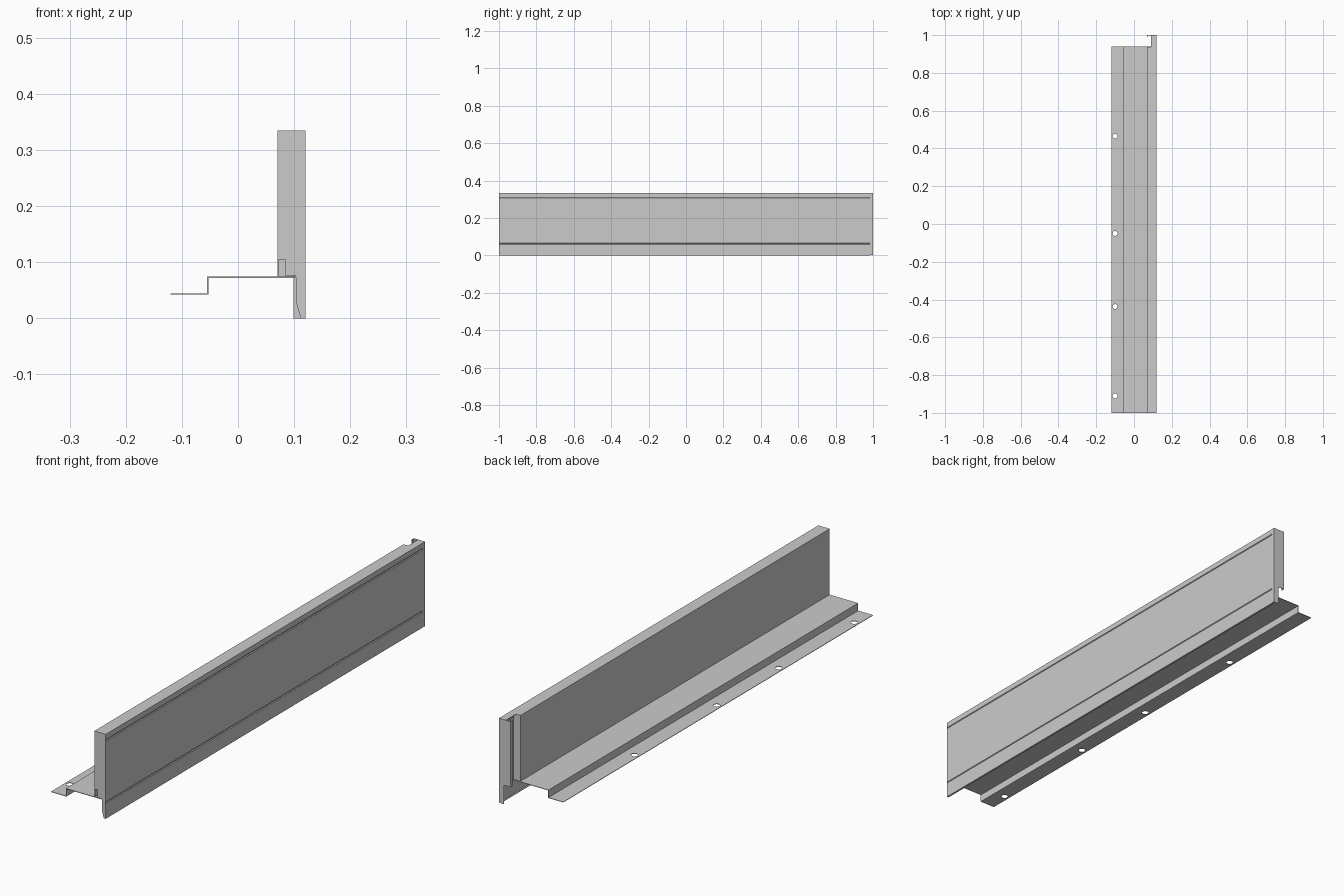
import bpy, bmesh

if "Cube" in bpy.data.objects:
    bpy.data.objects.remove(bpy.data.objects["Cube"])

T = 0.002        # sheet thickness
H = T / 2


def finish(name, bm):
    bmesh.ops.recalc_face_normals(bm, faces=bm.faces)
    mesh = bpy.data.meshes.new(name)
    bm.to_mesh(mesh)
    bm.free()
    obj = bpy.data.objects.new(name, mesh)
    bpy.context.collection.objects.link(obj)
    return obj


def bent_sheet(name, path, y0, y1):
    """Open x-z bend line swept along y, thickened about its middle."""
    bm = bmesh.new()
    a = [bm.verts.new((x, y0, z)) for x, z in path]
    b = [bm.verts.new((x, y1, z)) for x, z in path]
    for i in range(len(path) - 1):
        bm.faces.new((a[i], a[i + 1], b[i + 1], b[i]))
    obj = finish(name, bm)
    mod = obj.modifiers.new("thickness", 'SOLIDIFY')
    mod.thickness = T
    mod.offset = 0
    mod.use_even_offset = True
    return obj


def plate(name, outline, y0, y1):
    """Closed x-z outline extruded along y."""
    bm = bmesh.new()
    face = bm.faces.new([bm.verts.new((x, y0, z)) for x, z in outline])
    ext = bmesh.ops.extrude_face_region(bm, geom=[face])
    verts = [v for v in ext["geom"] if isinstance(v, bmesh.types.BMVert)]
    bmesh.ops.translate(bm, verts=verts, vec=(0, y1 - y0, 0))
    return finish(name, bm)


# Front skin with two pressed grooves, bottom return and top lip
xs, top = 0.12 - H, 0.335 - H
skin = [(0.112, H), (xs, H)]
for z in (0.063, 0.31):
    skin += [(xs, z - 0.004), (xs - 0.003, z - 0.002),
             (xs - 0.003, z + 0.002), (xs, z + 0.004)]
skin += [(xs, top), (0.09, top)]
bent_sheet("front_skin", skin, -1 + T, 0.985)
bent_sheet("skin_end_edge", [(xs, H), (xs, top), (0.09, top)], 0.985, 1 - T)

# Back sheet, stopping short to leave the notch
bent_sheet("back_sheet", [(0.09, top), (0.07 + H, top), (0.07 + H, 0.073)],
           -1 + T, 0.935)

# Stepped mounting flange with screw holes
flange = bent_sheet("mounting_flange",
                    [(-0.12, 0.043), (-0.054, 0.043), (-0.054, 0.073), (0.103, 0.073)],
                    -1, 0.94)
bm = bmesh.new()
for y in (-0.91, -0.437, -0.05, 0.465):
    made = bmesh.ops.create_cone(bm, cap_ends=True, segments=24, radius1=0.013,
                                 radius2=0.013, depth=0.03)
    bmesh.ops.translate(bm, verts=made["verts"], vec=(-0.1, y, 0.043))
cutter = finish("hole_cutter", bm)
cutter.hide_render = True
cutter.display_type = 'WIRE'
cut = flange.modifiers.new("holes", 'BOOLEAN')
cut.operation = 'DIFFERENCE'
cut.object = cutter

# Front end cap with corner notch and tapered foot
plate("front_end_cap",
      [(0.07, 0.335), (0.12, 0.335), (0.12, 0), (0.112, 0), (0.103, 0.03),
       (0.103, 0.075), (0.085, 0.075), (0.085, 0.105), (0.07, 0.105)],
      -1, -1 + T)

# Rear end flange with its return lip, and the cap closing the notch
plate("rear_end_flange",
      [(0.07, 0.335), (0.12, 0.335), (0.12, 0), (0.099, 0), (0.099, 0.075),
       (0.07, 0.075)], 1 - T, 1)
bent_sheet("rear_return_lip", [(0.07 + H, 0.075), (0.07 + H, 0.335)], 0.987, 1 - T)
plate("notch_cap", [(0.07, 0.335), (0.1, 0.335), (0.1, 0.073), (0.07, 0.073)],
      0.935, 0.935 + T)
